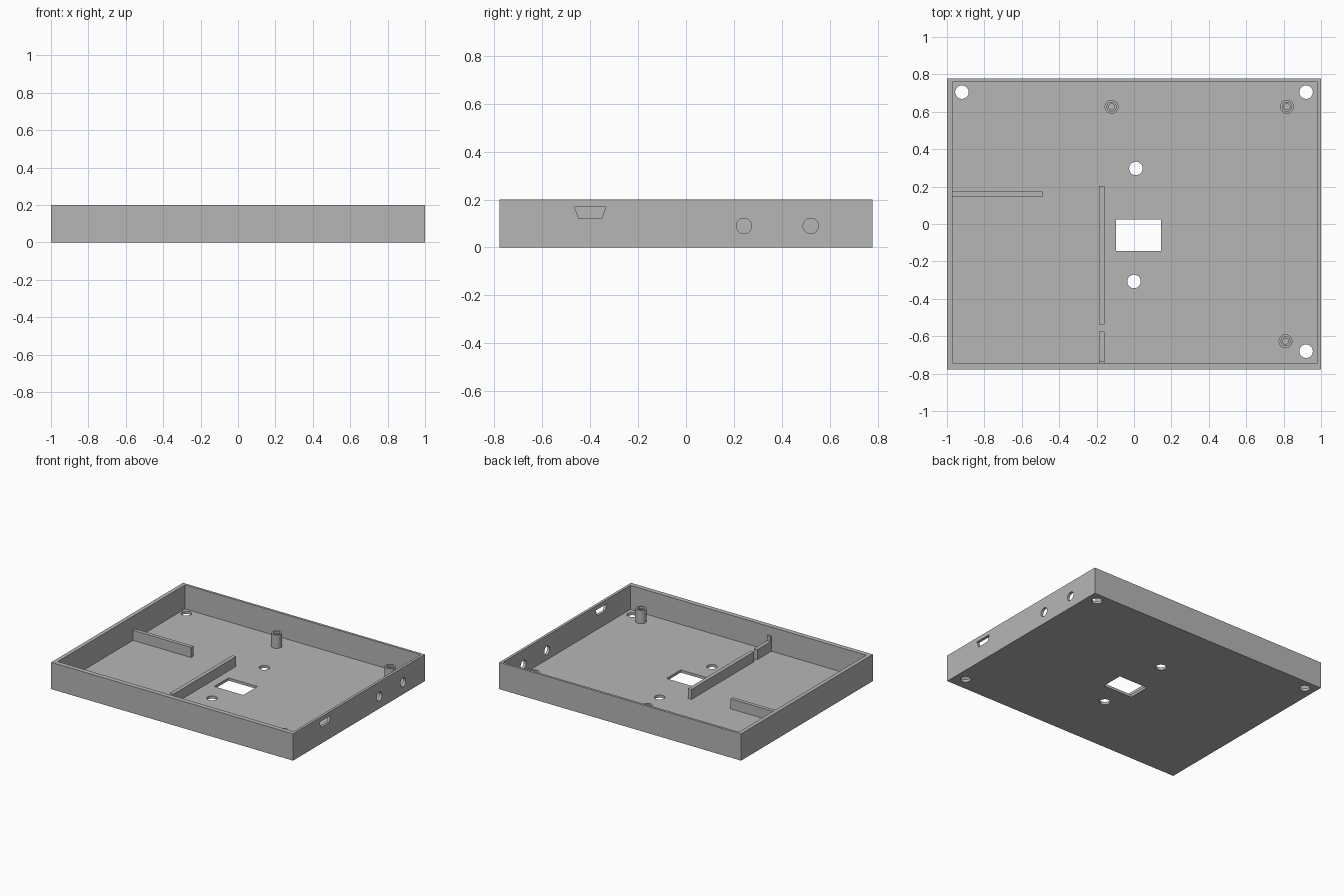
import bpy, bmesh, math
from mathutils import Matrix

default = bpy.data.objects.get("Cube")
if default:
    bpy.data.objects.remove(default, do_unlink=True)

grey = bpy.data.materials.new("plain grey")
grey.use_nodes = True
colour = (0.47, 0.47, 0.47, 1)
grey.diffuse_color = colour
grey.node_tree.nodes["Principled BSDF"].inputs["Base Color"].default_value = colour

HEIGHT, FLOOR = 0.2, 0.02
INNER = (-0.97, 0.98, -0.742, 0.76)   # cavity limits in x and y


def add_object(name, bm):
    bmesh.ops.recalc_face_normals(bm, faces=bm.faces)
    mesh = bpy.data.meshes.new(name)
    bm.to_mesh(mesh)
    bm.free()
    mesh.materials.append(grey)
    obj = bpy.data.objects.new(name, mesh)
    bpy.context.collection.objects.link(obj)
    return obj


def prism(name, points, vector):
    """Extrude a closed outline along a vector."""
    bm = bmesh.new()
    face = bm.faces.new([bm.verts.new(p) for p in points])
    result = bmesh.ops.extrude_face_region(bm, geom=[face])
    verts = [v for v in result["geom"] if isinstance(v, bmesh.types.BMVert)]
    bmesh.ops.translate(bm, verts=verts, vec=vector)
    return add_object(name, bm)


def box(name, x0, x1, y0, y1, z0, z1):
    outline = [(x0, y0, z0), (x1, y0, z0), (x1, y1, z0), (x0, y1, z0)]
    return prism(name, outline, (0, 0, z1 - z0))


def rod(name, centre, radius, length, axis="Z"):
    bm = bmesh.new()
    turn = Matrix.Rotation(math.pi / 2, 4, "Y") if axis == "X" else Matrix()
    bmesh.ops.create_cone(bm, cap_ends=True, segments=48, radius1=radius,
                          radius2=radius, depth=length,
                          matrix=Matrix.Translation(centre) @ turn)
    return add_object(name, bm)


def cut(target, cutter):
    cutter.hide_render = True
    mod = target.modifiers.new("cut", "BOOLEAN")
    mod.operation, mod.solver, mod.object = "DIFFERENCE", "EXACT", cutter
    bpy.context.view_layer.objects.active = target
    bpy.ops.object.modifier_apply(modifier=mod.name)
    bpy.data.objects.remove(cutter, do_unlink=True)


def smooth(obj):
    bpy.ops.object.select_all(action="DESELECT")
    obj.select_set(True)
    bpy.context.view_layer.objects.active = obj
    bpy.ops.object.shade_smooth_by_angle(angle=math.radians(30))


# Open tray with floor and four walls
tray = box("tray", -1, 1, -0.778, 0.778, 0, HEIGHT)
cut(tray, box("cavity_cutter", *INNER, FLOOR, HEIGHT + 0.1))

# Floor openings: screw holes and a rectangular window
for x, y in [(-0.92, 0.705), (0.92, 0.705), (0.92, -0.68), (0.01, 0.297), (0, -0.307)]:
    cut(tray, rod("hole_cutter", (x, y, 0), 0.036, 0.1))
cut(tray, box("window_cutter", -0.095, 0.145, -0.145, 0.023, -0.1, 0.1))

# Side wall openings: two round ports and a tapered connector slot
for y in (0.242, 0.521):
    cut(tray, rod("port_cutter", (1, y, 0.09), 0.032, 0.2, "X"))
slot = [(-0.465, 0.168), (-0.448, 0.121), (-0.352, 0.121), (-0.335, 0.168)]
cut(tray, prism("slot_cutter", [(0.9, y, z) for y, z in slot], (0.2, 0, 0)))
smooth(tray)

# Divider ribs, the long one with a cable gap and a raised end at the wall
RIB = 0.095
box("side_rib", INNER[0], -0.49, 0.145, 0.173, FLOOR, RIB)
box("long_rib", -0.187, -0.158, -0.537, 0.203, FLOOR, RIB)
box("short_rib", -0.187, -0.158, -0.733, -0.575, FLOOR, RIB)
box("rib_end", -0.187, -0.158, INNER[2], -0.733, FLOOR, 0.135)

# Mounting posts with a stepped blind hole
for i, (x, y) in enumerate([(-0.12, 0.627), (0.818, 0.627), (0.81, -0.627)]):
    post = rod(f"mounting_post_{i + 1}", (x, y, 0.07), 0.037, 0.1)
    cut(post, rod("bore_cutter", (x, y, 0.12), 0.024, 0.03))
    cut(post, rod("pilot_cutter", (x, y, 0.12), 0.016, 0.16))
    smooth(post)
